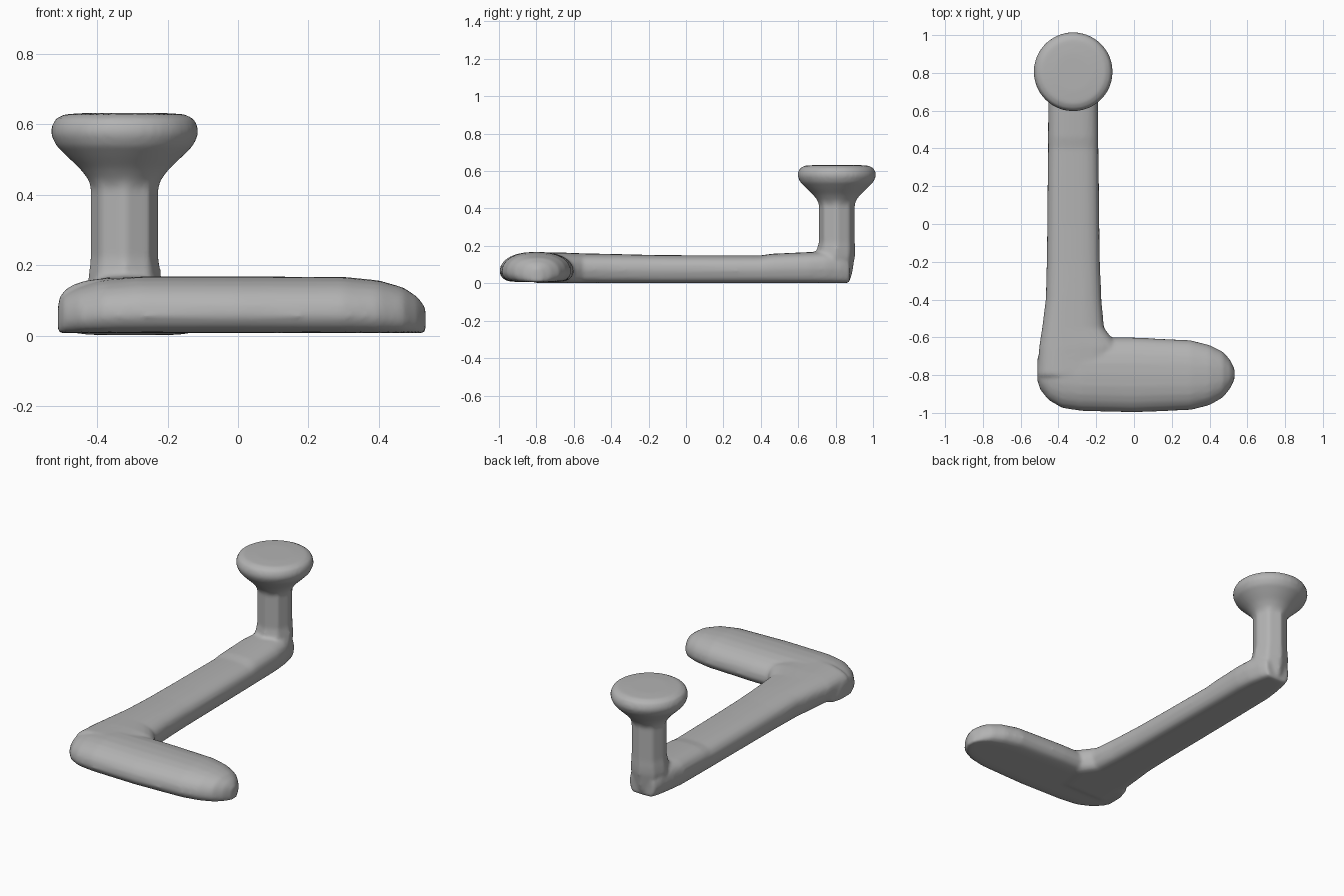
import bpy, bmesh, math

cube = bpy.data.objects.get("Cube")
if cube:
    bpy.data.objects.remove(cube)

grey = bpy.data.materials.new("mid_grey")
grey.use_nodes = True
grey.diffuse_color = (0.45, 0.45, 0.45, 1)
grey.node_tree.nodes["Principled BSDF"].inputs["Base Color"].default_value = (0.45, 0.45, 0.45, 1)

bm = bmesh.new()


def skin(rings):
    """Bridge a list of equal point rings and cap both ends."""
    loops = [[bm.verts.new(p) for p in ring] for ring in rings]
    n = len(loops[0])
    for a, b in zip(loops, loops[1:]):
        for i in range(n):
            j = (i + 1) % n
            bm.faces.new((a[i], a[j], b[j], b[i]))
    bm.faces.new(loops[0][::-1])
    bm.faces.new(loops[-1])


def dome_section(lo, hi, base, top, bulge, power):
    """Flat-bottomed section: widest at the bulge height, rounded over the top."""
    mid, half = (lo + hi) / 2, (hi - lo) / 2
    waist = base + bulge * (top - base)
    pts = []
    for i in range(24):
        a = math.tau * i / 24
        c, s = math.cos(a), math.sin(a)
        u = math.copysign(abs(c) ** power, c)
        v = math.copysign(abs(s) ** power, s)
        if s < 0:
            v = -abs(s) ** 0.5
            u = math.copysign(abs(c) ** 0.3, c) * (1 + 0.12 * v)
        pts.append((mid + half * u, waist + v * ((top - waist) if v > 0 else (waist - base))))
    return pts


# Foot: rounded bar across the front (x, front y, back y, top z)
foot = [(-0.512, -0.83, -0.72, 0.09), (-0.495, -0.88, -0.65, 0.12),
        (-0.45, -0.935, -0.61, 0.14), (-0.38, -0.975, -0.6, 0.16),
        (-0.28, -0.99, -0.6, 0.168), (0.0, -0.998, -0.6, 0.168),
        (0.3, -0.985, -0.615, 0.167), (0.4, -0.96, -0.64, 0.157),
        (0.47, -0.92, -0.675, 0.137), (0.51, -0.87, -0.72, 0.11),
        (0.533, -0.82, -0.77, 0.08)]
skin([[(x, y, z) for y, z in dome_section(lo, hi, 0.007, top, 0.3, 0.85)]
      for x, lo, hi, top in foot])

# Arm: long bar running back (y, left x, right x, top z)
arm = [(-0.8, -0.512, -0.1, 0.165), (-0.65, -0.503, -0.08, 0.164),
       (-0.6, -0.495, -0.12, 0.162), (-0.55, -0.487, -0.158, 0.16),
       (-0.4, -0.468, -0.172, 0.157), (-0.2, -0.462, -0.18, 0.152),
       (0.0, -0.46, -0.183, 0.15), (0.4, -0.456, -0.188, 0.149),
       (0.46, -0.456, -0.188, 0.158), (0.66, -0.454, -0.19, 0.167),
       (0.75, -0.44, -0.2, 0.17), (0.83, -0.42, -0.22, 0.16),
       (0.875, -0.4, -0.24, 0.13)]
skin([[(x, y, z) for x, z in dome_section(lo, hi, 0.001, top, 0.45, 0.7)]
      for y, lo, hi, top in arm])


# Post and knob: eight-sided stem flaring into a round, flat-topped head
def ring(r, z, y=0.806, sides=48, facet=0.0):
    pts = []
    for i in range(sides):
        a = math.tau * i / sides
        k = (a + math.pi / 8) % (math.pi / 4) - math.pi / 8
        flat = math.cos(math.pi / 8) / math.cos(math.pi / 8 - abs(k))
        rr = r * (1 + facet * (flat - 1))
        pts.append((-0.322 + rr * math.cos(a), y + rr * math.sin(a), z))
    return pts


stem = [ring(0.075, 0.002, 0.793, facet=1), ring(0.09, 0.04, 0.798, facet=1),
        ring(0.108, 0.14, 0.797, facet=1), ring(0.104, 0.18, 0.802, facet=1),
        ring(0.098, 0.22, facet=1), ring(0.098, 0.42, facet=1)]
head = [(0.104, 0.445), (0.128, 0.475), (0.165, 0.51), (0.195, 0.54), (0.209, 0.57),
        (0.209, 0.59), (0.198, 0.615), (0.17, 0.629), (0.1, 0.633)]
skin(stem + [ring(r, z) for r, z in head])

bmesh.ops.recalc_face_normals(bm, faces=bm.faces)
mesh = bpy.data.meshes.new("footed_hook")
bm.to_mesh(mesh)
bm.free()
mesh.materials.append(grey)
hook = bpy.data.objects.new("footed_hook", mesh)
bpy.context.collection.objects.link(hook)

# Fuse the parts into one soft, continuous surface
fuse = hook.modifiers.new("fuse", "REMESH")
fuse.mode = "VOXEL"
fuse.voxel_size = 0.011
fuse.use_smooth_shade = True
soften = hook.modifiers.new("soften", "SMOOTH")
soften.factor = 0.5
soften.iterations = 5
